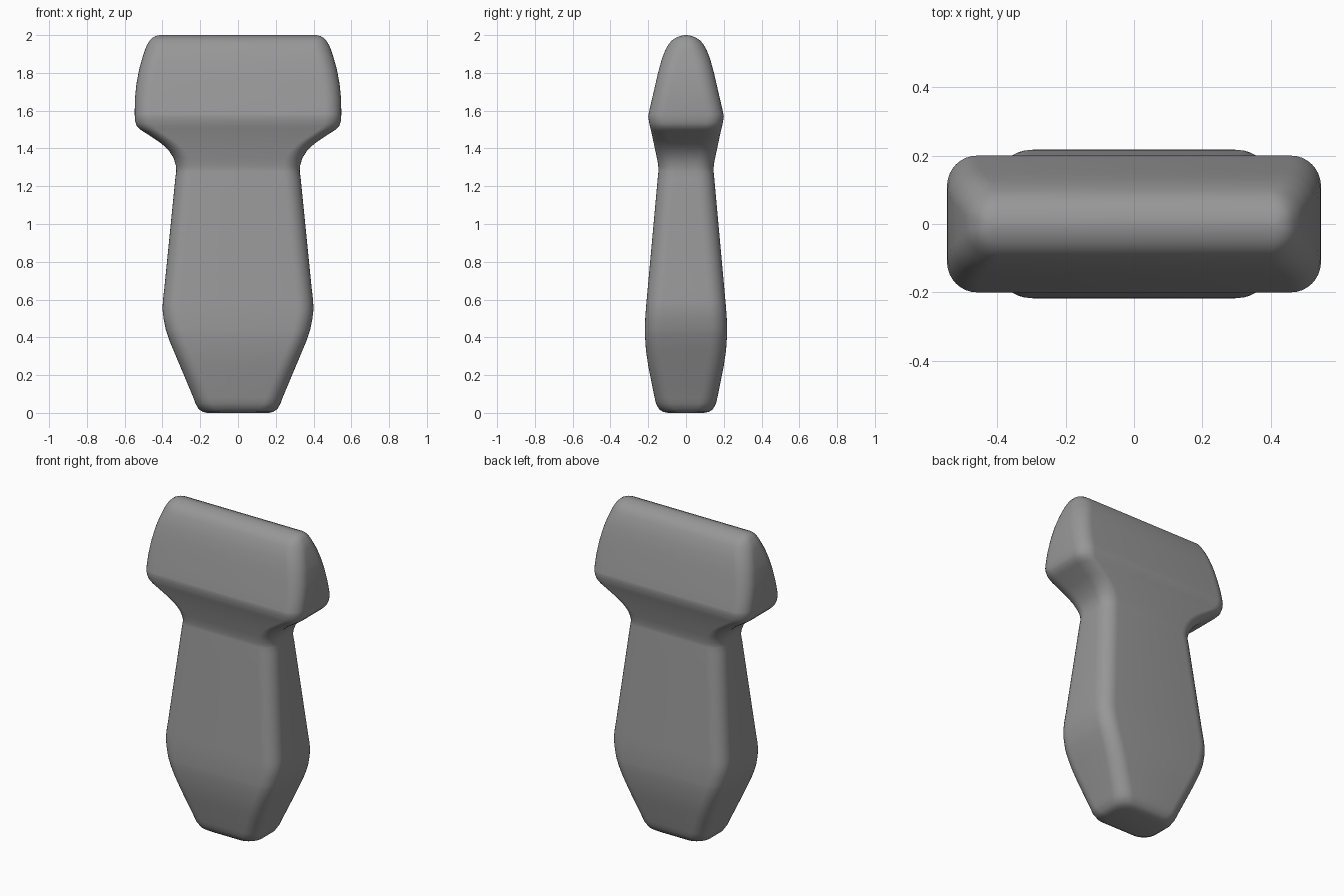
import bpy, bmesh, math

if "Cube" in bpy.data.objects:
    bpy.data.objects.remove(bpy.data.objects["Cube"])

# (z, half width) seen from the front
WIDTH = [(0, .165), (.006, .188), (.02, .208), (.05, .225), (.08, .236), (.38, .362),
         (.44, .382), (.5, .394), (.55, .4), (.6, .397), (.66, .39), (1.24, .332),
         (1.28, .327), (1.31, .329), (1.35, .341), (1.39, .367), (1.42, .399),
         (1.44, .425), (1.5, .517), (1.52, .536), (1.545, .545), (1.58, .547),
         (1.66, .546), (1.74, .538), (1.82, .523), (1.89, .503), (1.94, .486),
         (1.97, .468), (1.985, .454), (1.995, .437), (2, .415)]
# (z, half depth) seen from the right
DEPTH = [(0, .095), (.006, .122), (.02, .143), (.05, .159), (.08, .166), (.25, .2),
         (.33, .212), (.42, .218), (.5, .216), (.58, .21), (1.24, .15), (1.29, .145),
         (1.33, .15), (1.49, .184), (1.53, .194), (1.57, .2), (1.61, .192),
         (1.8, .148), (1.87, .129), (1.92, .11), (1.95, .093), (1.97, .077),
         (1.985, .056), (1.995, .032), (2, .008)]


def lookup(table, z):
    for (z0, v0), (z1, v1) in zip(table, table[1:]):
        if z <= z1:
            return v0 + (v1 - v0) * (z - z0) / (z1 - z0)
    return table[-1][1]


def rounded_rect(a, b, r, n=8):
    pts = []
    for q, (sx, sy) in enumerate([(1, 1), (-1, 1), (-1, -1), (1, -1)]):
        for i in range(n + 1):
            t = math.pi / 2 * (q + i / n)
            pts.append((sx * (a - r) + r * math.cos(t), sy * (b - r) + r * math.sin(t)))
    return pts


# One body lofted through rounded rectangles
levels = sorted({z for z, _ in WIDTH + DEPTH} | {.15, .2, .8, 1.0, 1.15, 1.7})
bm = bmesh.new()
rings = []
for z in levels:
    a, b = lookup(WIDTH, z), lookup(DEPTH, z)
    r = min(.088, b * .85)
    rings.append([bm.verts.new((x, y, z)) for x, y in rounded_rect(a, b, r)])
for lo, hi in zip(rings, rings[1:]):
    for i in range(len(lo)):
        j = (i + 1) % len(lo)
        bm.faces.new((lo[i], lo[j], hi[j], hi[i]))
bm.faces.new(rings[0][::-1])
bm.faces.new(rings[-1])
bmesh.ops.recalc_face_normals(bm, faces=bm.faces)

mesh = bpy.data.meshes.new("handle_body")
bm.to_mesh(mesh)
bm.free()
body = bpy.data.objects.new("handle_body", mesh)
bpy.context.collection.objects.link(body)
for p in mesh.polygons:
    p.use_smooth = True

# Dark grey finish
mat = bpy.data.materials.new("dark_grey")
mat.diffuse_color = (.31, .31, .31, 1)
mat.use_nodes = True
mat.node_tree.nodes["Principled BSDF"].inputs["Base Color"].default_value = mat.diffuse_color
mesh.materials.append(mat)
